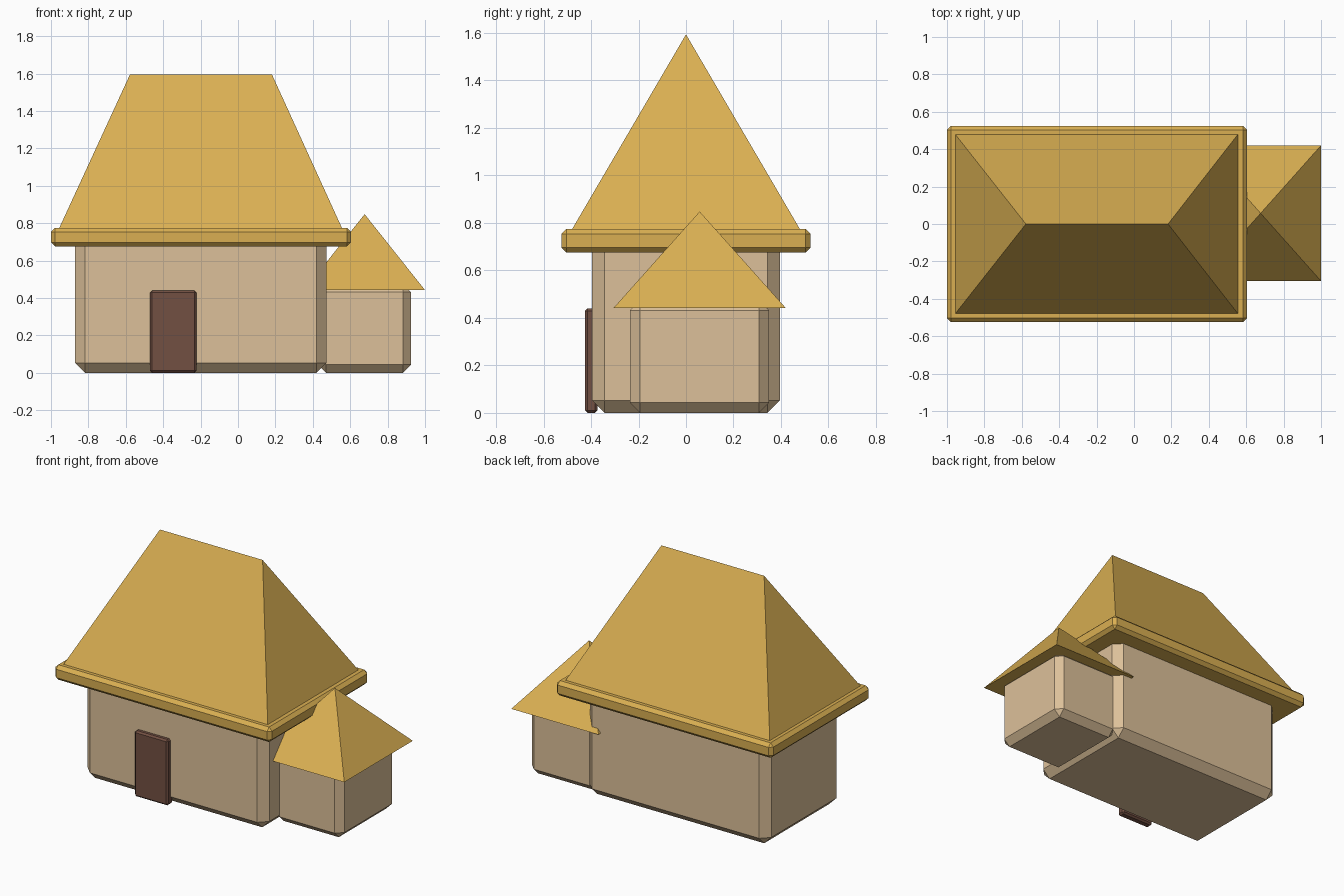
import bpy
import bmesh

cube = bpy.data.objects.get("Cube")
if cube:
    bpy.data.objects.remove(cube, do_unlink=True)


def make_material(name, colour):
    mat = bpy.data.materials.new(name)
    mat.use_nodes = True
    mat.diffuse_color = (*colour, 1)
    shader = mat.node_tree.nodes["Principled BSDF"]
    shader.inputs["Base Color"].default_value = (*colour, 1)
    shader.inputs["Roughness"].default_value = 0.9
    return mat


thatch = make_material("golden thatch", (0.70, 0.43, 0.085))
plaster = make_material("tan plaster", (0.72, 0.53, 0.32))
wood = make_material("dark brown wood", (0.17, 0.08, 0.055))


def make_block(name, mat, x, y, z, ridge=None, bevel=0):
    """Box spanning x, y, z; a ridge (x0, x1) pulls its top in to a hip roof."""
    centre = [(a + b) / 2 for a, b in (x, y, z)]
    bm = bmesh.new()
    bmesh.ops.create_cube(bm, size=1)
    for v in bm.verts:
        top = v.co.z > 0
        span_x = ridge if ridge and top else x
        span_y = (centre[1], centre[1]) if ridge and top else y
        for axis, span in enumerate((span_x, span_y, z)):
            v.co[axis] = span[int(v.co[axis] > 0)] - centre[axis]
    bmesh.ops.remove_doubles(bm, verts=bm.verts, dist=0.0001)
    bmesh.ops.recalc_face_normals(bm, faces=bm.faces)
    mesh = bpy.data.meshes.new(name)
    bm.to_mesh(mesh)
    bm.free()
    mesh.materials.append(mat)
    obj = bpy.data.objects.new(name, mesh)
    obj.location = centre
    bpy.context.collection.objects.link(obj)
    if bevel:
        mod = obj.modifiers.new("Chamfer", 'BEVEL')
        mod.width = bevel
        mod.segments = 1
    return obj


# Main house: walls, eave slab and hip roof
make_block("house_walls", plaster, (-0.872, 0.472), (-0.396, 0.396), (0, 0.74), bevel=0.053)
make_block("eave_slab", thatch, (-1, 0.604), (-0.525, 0.525), (0.675, 0.775), bevel=0.022)
make_block("main_roof", thatch, (-0.96, 0.56), (-0.485, 0.485), (0.765, 1.594), ridge=(-0.578, 0.182))

# Side room with its pyramid roof
make_block("side_room_walls", plaster, (0.428, 0.924), (-0.236, 0.35), (0, 0.475), bevel=0.043)
make_block("side_room_roof", thatch, (0.354, 1), (-0.305, 0.42), (0.442, 0.848), ridge=(0.677, 0.677))

# Front door
make_block("front_door", wood, (-0.47, -0.222), (-0.426, -0.372), (0, 0.44), bevel=0.011)
